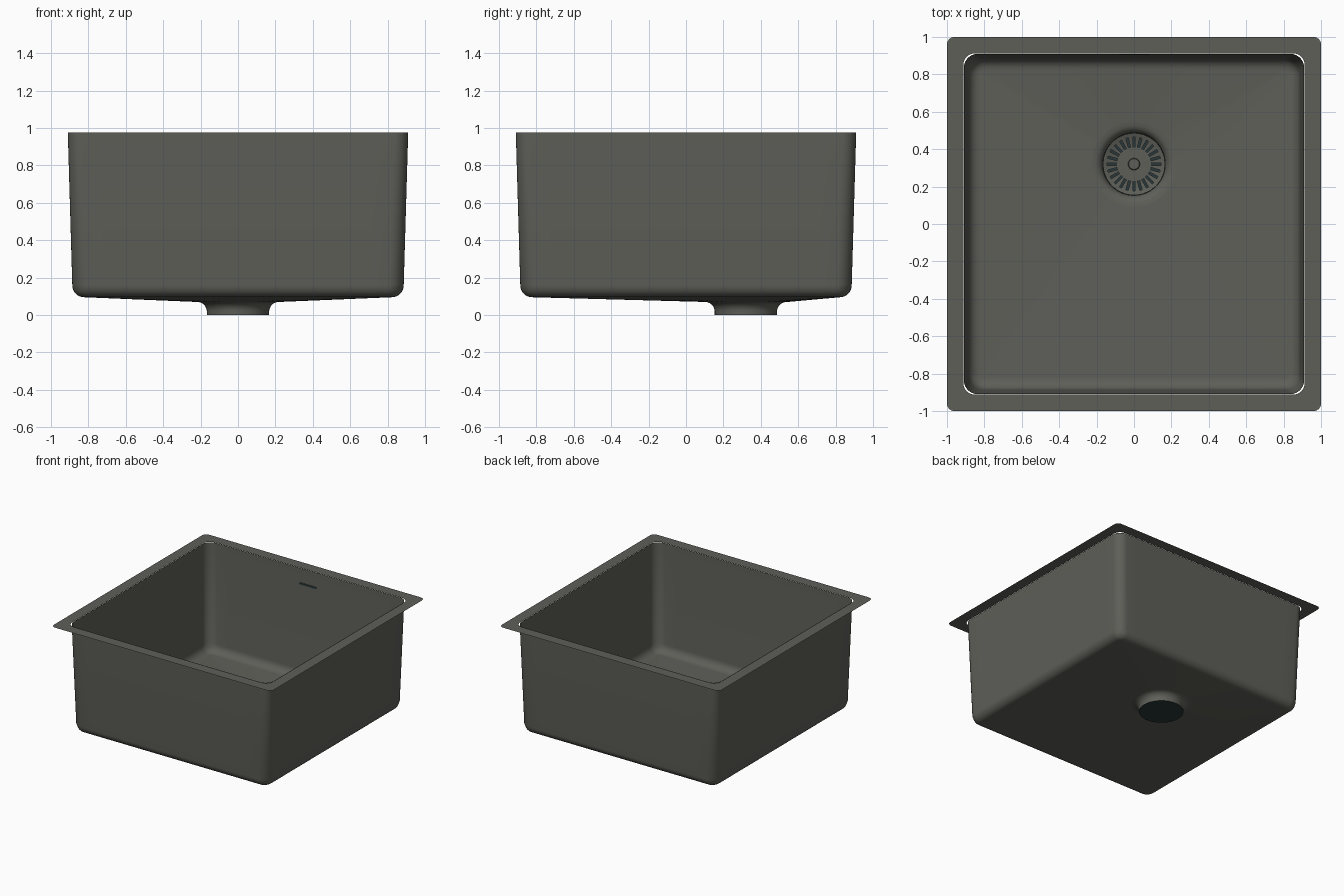
import bpy, bmesh, math
from mathutils import Vector

if "Cube" in bpy.data.objects:
    bpy.data.objects.remove(bpy.data.objects["Cube"])

SIDE, ARC = 16, 8            # subdivisions per straight side / per corner
TOP, DRAIN_Y = 0.975, 0.32


def material(name, rgb):
    m = bpy.data.materials.new(name)
    m.diffuse_color = (*rgb, 1)
    m.use_nodes = True
    m.node_tree.nodes["Principled BSDF"].inputs["Base Color"].default_value = m.diffuse_color
    return m


steel = material("dark_bronze_steel", (0.112, 0.114, 0.098))
dark = material("dark_teal", (0.022, 0.037, 0.040))


def rounded_square(h, r, z):
    """Counter-clockwise ring of points."""
    pts = []
    for k in range(4):
        a0 = k * math.pi / 2
        c = math.cos(a0), math.sin(a0)
        rot = lambda x, y: Vector((x * c[0] - y * c[1], x * c[1] + y * c[0], z))
        for i in range(SIDE):
            pts.append(rot(h, -(h - r) + 2 * (h - r) * i / SIDE))
        for i in range(ARC):
            a = math.pi / 2 * i / ARC
            pts.append(rot(h - r + r * math.cos(a), h - r + r * math.sin(a)))
    return pts


def loft(name, rings, mat, cap=False, skip=None, angle=35):
    bm = bmesh.new()
    vs = [[bm.verts.new(p) for p in ring] for ring in rings]
    n = len(vs[0])
    for j in range(len(vs) - 1):
        for i in range(n):
            if skip and skip(j, i):
                continue
            k = (i + 1) % n
            bm.faces.new((vs[j][i], vs[j][k], vs[j + 1][k], vs[j + 1][i]))
    if cap:
        bm.faces.new(vs[-1])
    me = bpy.data.meshes.new(name)
    bm.to_mesh(me)
    bm.free()
    ob = bpy.data.objects.new(name, me)
    bpy.context.collection.objects.link(ob)
    me.materials.append(mat)
    bpy.ops.object.select_all(action='DESELECT')
    ob.select_set(True)
    bpy.context.view_layer.objects.active = ob
    bpy.ops.object.shade_smooth_by_angle(angle=math.radians(angle))
    return ob


def circle(r, z, n=64):
    return [Vector((r * math.cos(2 * math.pi * i / n),
                    DRAIN_Y + r * math.sin(2 * math.pi * i / n), z)) for i in range(n)]


# flat mounting flange
loft("flange", [rounded_square(1, 0.04, TOP), rounded_square(0.912, 0.06, TOP)], steel)

# tapered walls with a rounded bottom edge
rings = [rounded_square(0.910, 0.075, TOP), rounded_square(0.886, 0.075, 0.16)]
for i in range(1, 9):
    a = math.pi / 2 * i / 8
    inset = 0.062 * (1 - math.cos(a))
    rings.append(rounded_square(0.886 - inset, 0.085 - inset, 0.16 - 0.065 * math.sin(a)))
loft("basin_walls", rings, steel)

# floor falling gently to the drain
edge = rings[-1]
hole = []
for p in edge:
    d = (Vector((p.x, p.y - DRAIN_Y, 0))).normalized() * 0.227
    hole.append(Vector((d.x, d.y + DRAIN_Y, 0.070)))
loft("basin_floor", [[p.lerp(q, t) for p, q in zip(edge, hole)] for t in (0, 0.5, 1)], steel)

# drain outlet: flared throat and short pipe
loft("drain_throat", [circle(r, z) for r, z in (
    (0.228, 0.0705), (0.205, 0.068), (0.190, 0.062), (0.178, 0.051),
    (0.170, 0.037), (0.167, 0.025), (0.167, 0.0))], steel)
loft("drain_base", [circle(0.167, 0.0), circle(0.05, 0.0)], dark, cap=True)

# strainer plate with radial slots of constant width
SLOTS = 24


def slot_ring(r, z):
    pts = []
    for s in range(SLOTS):
        mid = 2 * math.pi * s / SLOTS
        half = math.asin(0.0062 / r)
        for a in (mid - half, mid + half):
            pts.append(Vector((r * math.cos(a), DRAIN_Y + r * math.sin(a), z)))
    return pts


loft("strainer_plate", [slot_ring(r, z) for r, z in (
    (0.166, 0.038), (0.158, 0.036), (0.144, 0.030), (0.090, 0.026), (0.085, 0.026))],
    steel, cap=True, skip=lambda j, i: j == 2 and i % 2 == 0)
loft("strainer_underside", [circle(0.16, 0.018), circle(0.05, 0.018)], dark, cap=True)

# centre knob
loft("strainer_knob", [circle(r, z, 32) for r, z in (
    (0.032, 0.026), (0.032, 0.042), (0.028, 0.046))], steel, cap=True)

# overflow slot on the back wall
w, t, n = 0.08, 0.008, 8
outline = []
for sgn in (1, -1):
    for i in range(n + 1):
        a = -math.pi / 2 + math.pi * i / n
        outline.append((sgn * (w - t + t * math.cos(a)), 0.85 + sgn * t * math.sin(a)))
loft("overflow_slot", [[Vector((x, y, z)) for x, z in outline] for y in (0.9062, 0.9035)],
     dark, cap=True)
